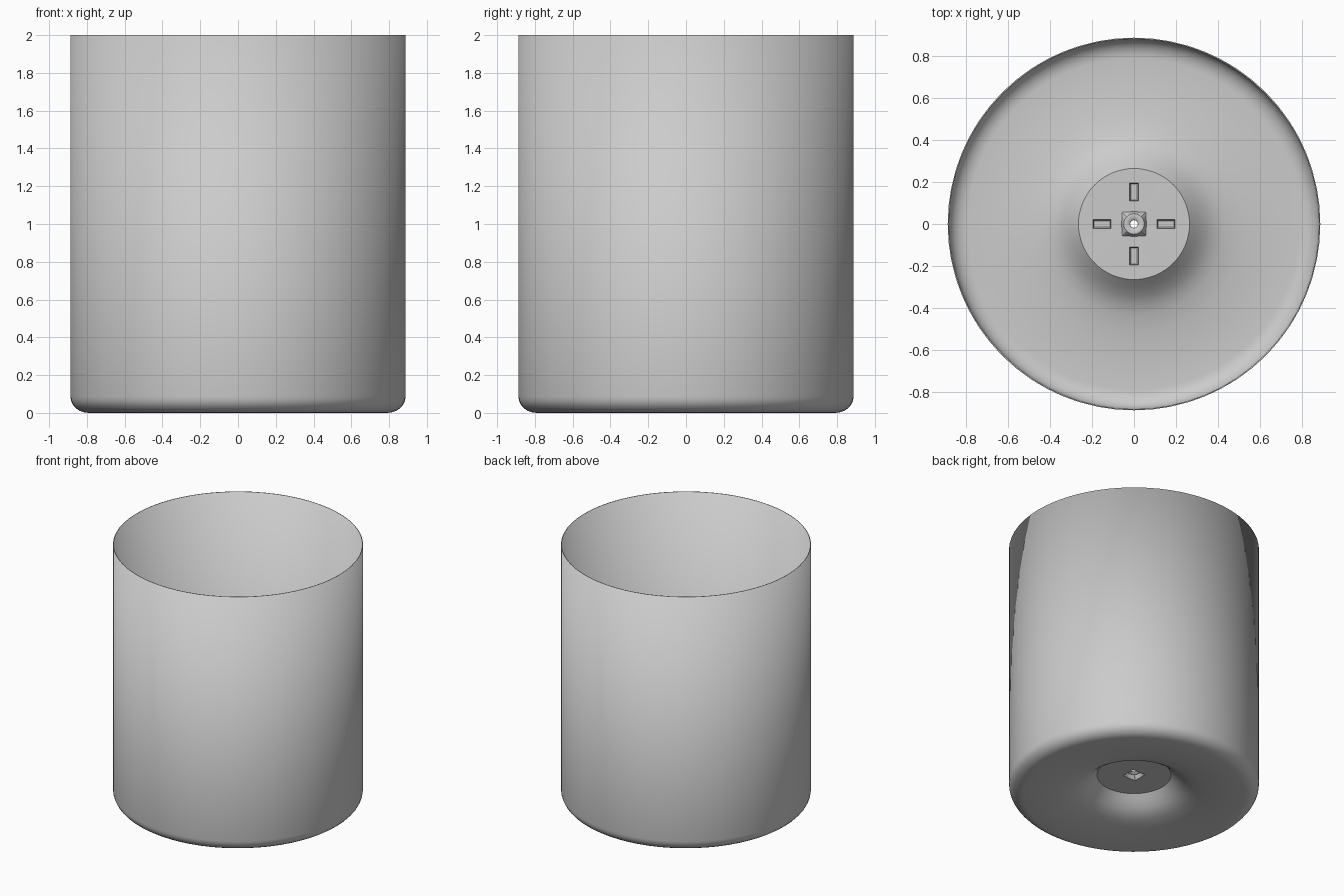
import bpy, bmesh
from math import sin, cos, pi, radians

if "Cube" in bpy.data.objects:
    bpy.data.objects.remove(bpy.data.objects["Cube"])

grey = bpy.data.materials.new("light grey")
grey.use_nodes = True
grey.diffuse_color = (0.6, 0.6, 0.6, 1)
grey.node_tree.nodes["Principled BSDF"].inputs["Base Color"].default_value = (0.6, 0.6, 0.6, 1)

WALL = 0.006
HUB_Z = 0.155
SEGMENTS = 64


def add_object(name, bm):
    mesh = bpy.data.meshes.new(name)
    bm.to_mesh(mesh)
    bm.free()
    mesh.materials.append(grey)
    obj = bpy.data.objects.new(name, mesh)
    bpy.context.collection.objects.link(obj)
    return obj


def ring(bm, radius, z, square=False):
    """Ring of vertices, round or pushed out to a square."""
    verts = []
    for i in range(SEGMENTS):
        a = 2 * pi * i / SEGMENTS
        x, y = cos(a), sin(a)
        k = radius / max(abs(x), abs(y)) if square else radius
        verts.append(bm.verts.new((x * k, y * k, z)))
    return verts


# Pot: drain funnel, flat hub, sloping base, rounded foot, straight wall
bm = bmesh.new()
rings = [ring(bm, 0.018, HUB_Z + 0.035),
         ring(bm, 0.045, HUB_Z + 0.03),
         ring(bm, 0.055, HUB_Z, square=True)]
base = [(0.262, HUB_Z), (0.30, 0.115), (0.34, 0.08), (0.38, 0.055),
        (0.43, 0.036), (0.52, 0.018), (0.64, 0.006), (0.79, 0)]
rings += [ring(bm, r, z) for r, z in base]
for step in range(1, 7):
    a = step / 6 * pi / 2
    rings.append(ring(bm, 0.79 + 0.097 * sin(a), 0.085 * (1 - cos(a))))
rings.append(ring(bm, 0.887, 2))
for inner, outer in zip(rings, rings[1:]):
    for i in range(SEGMENTS):
        j = (i + 1) % SEGMENTS
        bm.faces.new((inner[i], inner[j], outer[j], outer[i]))
pot = add_object("pot", bm)
shell = pot.modifiers.new("wall thickness", "SOLIDIFY")
shell.thickness = WALL
shell.offset = -1

bpy.context.view_layer.objects.active = pot
pot.select_set(True)
bpy.ops.object.shade_smooth_by_angle(angle=radians(30))

# Four slotted sockets around the drain
for n, side in enumerate(("left", "back", "right", "front")):
    bm = bmesh.new()
    bmesh.ops.create_cube(bm, size=1)
    bmesh.ops.scale(bm, vec=(0.086, 0.042, 0.02), verts=bm.verts)
    top = max(bm.faces, key=lambda f: f.calc_center_median().z)
    bmesh.ops.inset_region(bm, faces=[top], thickness=0.008)
    bmesh.ops.translate(bm, vec=(0, 0, -0.015), verts=top.verts)
    socket = add_object(side + "_socket", bm)
    a = n * pi / 2
    socket.location = (0.152 * cos(a), 0.152 * sin(a), HUB_Z + WALL + 0.008)
    socket.rotation_euler.z = a
